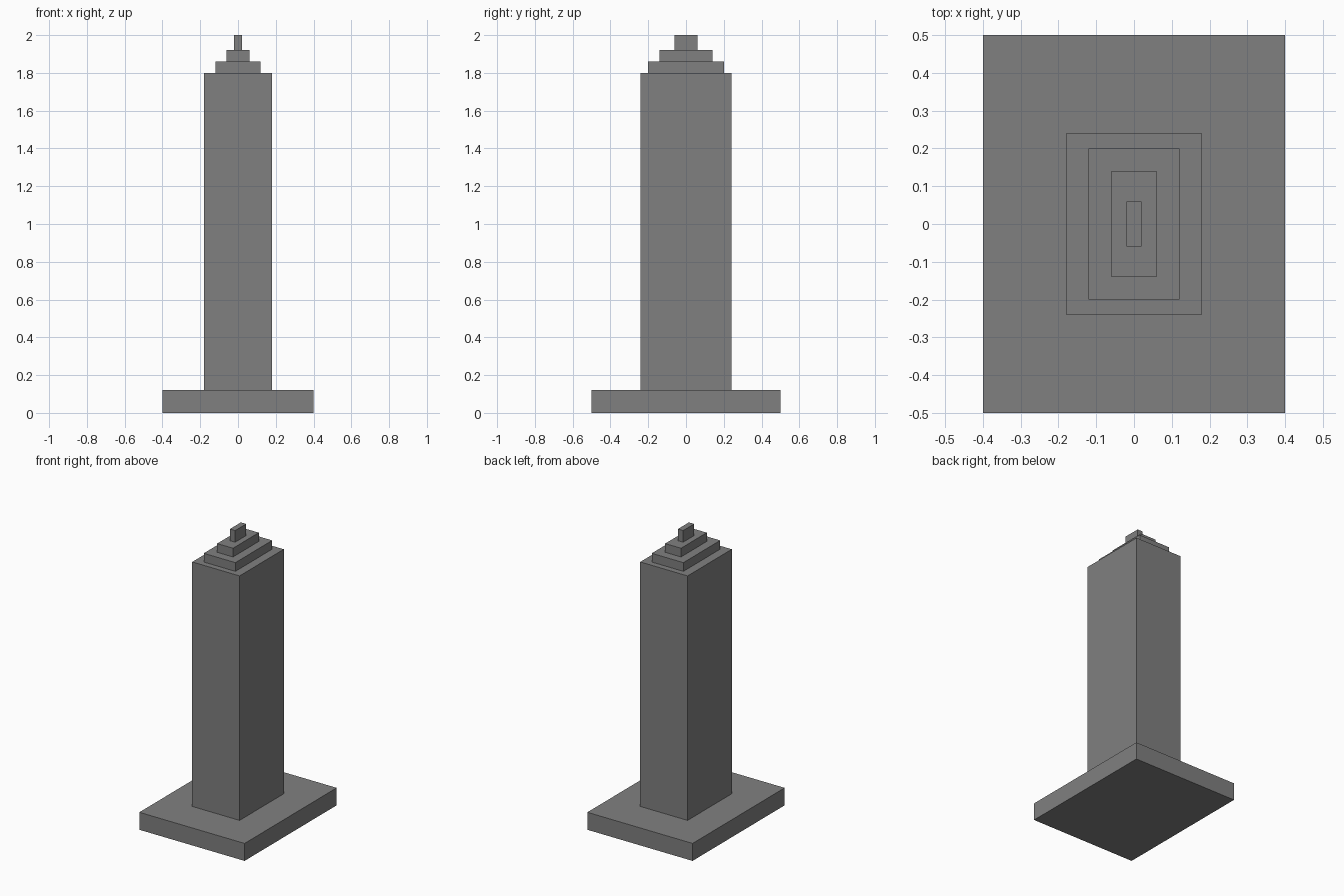
import bpy
import bmesh

if "Cube" in bpy.data.objects:
    bpy.data.objects.remove(bpy.data.objects["Cube"])

# Single flat grey for the whole monument
grey = bpy.data.materials.new("stone grey")
grey.diffuse_color = (0.216, 0.216, 0.216, 1.0)
grey.use_nodes = True
grey.node_tree.nodes["Principled BSDF"].inputs["Base Color"].default_value = grey.diffuse_color


def block(name, width, depth, bottom, top):
    """Axis-aligned box centred on x = y = 0."""
    bm = bmesh.new()
    bmesh.ops.create_cube(bm, size=1.0)
    for v in bm.verts:
        v.co = (v.co.x * width, v.co.y * depth, top if v.co.z > 0 else bottom)
    mesh = bpy.data.meshes.new(name)
    bm.to_mesh(mesh)
    bm.free()
    mesh.materials.append(grey)
    bpy.context.collection.objects.link(bpy.data.objects.new(name, mesh))


# Stacked tiers from the ground up: name, width, depth, height
tiers = [
    ("base_slab", 0.80, 1.00, 0.12),
    ("tower_shaft", 0.36, 0.48, 1.68),
    ("lower_roof_step", 0.24, 0.40, 0.06),
    ("upper_roof_step", 0.12, 0.28, 0.06),
    ("roof_fin", 0.04, 0.12, 0.08),
]
z = 0.0
for name, width, depth, height in tiers:
    block(name, width, depth, z, z + height)
    z += height
